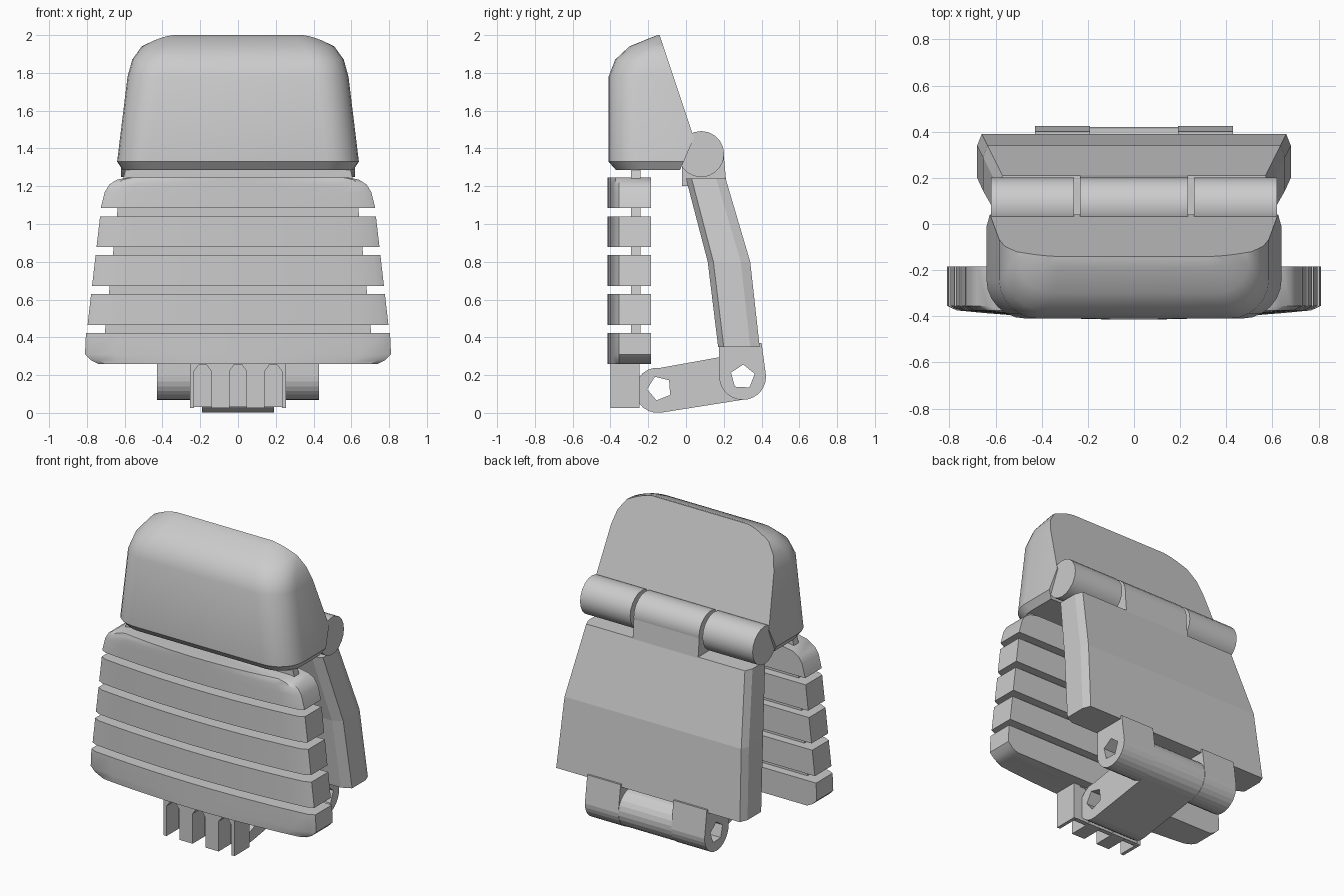
import bpy
import bmesh
import math
from mathutils import Vector

cube = bpy.data.objects.get("Cube")
if cube:
    bpy.data.objects.remove(cube, do_unlink=True)

grey = bpy.data.materials.new("plain grey")
grey.use_nodes = True
grey.diffuse_color = (0.6, 0.6, 0.6, 1)
grey.node_tree.nodes["Principled BSDF"].inputs["Base Color"].default_value = (0.6, 0.6, 0.6, 1)


def finish(name, bm, smooth=True):
    bmesh.ops.recalc_face_normals(bm, faces=bm.faces)
    mesh = bpy.data.meshes.new(name)
    bm.to_mesh(mesh)
    bm.free()
    mesh.materials.append(grey)
    if smooth:
        mesh.shade_smooth()
        mesh.set_sharp_from_angle(angle=math.radians(32))
    obj = bpy.data.objects.new(name, mesh)
    bpy.context.collection.objects.link(obj)
    return obj


def loft_mesh(rings):
    """Closed solid through rings that have equal point counts."""
    bm = bmesh.new()
    rows = [[bm.verts.new(p) for p in ring] for ring in rings]
    n = len(rows[0])
    for a, b in zip(rows, rows[1:]):
        for i in range(n):
            j = (i + 1) % n
            bm.faces.new((a[i], a[j], b[j], b[i]))
    bm.faces.new(rows[0][::-1])
    bm.faces.new(rows[-1])
    return bm


def loft(name, rings, smooth=True):
    return finish(name, loft_mesh(rings), smooth)


def prism_x(name, profile, x0, x1, smooth=True):
    return loft(name, [[(x, y, z) for y, z in profile] for x in (x0, x1)], smooth)


def arc(cy, cz, r, n, start=0, sweep=360):
    steps = n if sweep == 360 else n - 1
    angles = [math.radians(start + sweep * i / steps) for i in range(n)]
    return [(cy + r * math.cos(a), cz + r * math.sin(a)) for a in angles]


def mirrored(half, z):
    """Symmetric ring from the +x half of an outline."""
    return [(x, y, z) for x, y in half] + [(-x, y, z) for x, y in reversed(half)]


# Head: rounded shell lofted upward, cut by a sloping back plane
def head_ring(z, w, front, r):
    corner = arc(w - r, front + r, r, 7, -90, 90)
    return mirrored(corner + [(w, 0.2)], z)


head = loft_mesh([head_ring(*s) for s in (
    (1.285, 0.61, -0.37, 0.15), (1.33, 0.64, -0.41, 0.17),
    (1.78, 0.585, -0.41, 0.17), (1.87, 0.56, -0.375, 0.17),
    (1.94, 0.51, -0.30, 0.16), (1.985, 0.42, -0.19, 0.1),
    (2.0, 0.38, -0.15, 0.07))])
for point, normal in (((0, -0.14, 2), (0, 0.51, 0.17)),
                      ((0, 0.04, 1.45), (0, 0.16, -0.07))):
    cut = bmesh.ops.bisect_plane(
        head, geom=head.verts[:] + head.edges[:] + head.faces[:],
        plane_co=Vector(point), plane_no=Vector(normal), clear_outer=True)
    edges = [e for e in cut["geom_cut"] if isinstance(e, bmesh.types.BMEdge)]
    bmesh.ops.holes_fill(head, edges=edges)
finish("head", head)


# Grille: five bowed slats, the end slats with clipped corners
def slat_ring(z, w):
    front = [(w * t, -0.37 - 0.045 * (1 - t * t)) for t in (0.1, 0.35, 0.6, 0.8, 0.95)]
    return mirrored(front + [(w, -0.355), (w, -0.185)], z)


def grille_width(z):
    return 0.85 - 0.115 * z


for i in range(5):
    low = 0.26 + 0.206 * i
    high = low + 0.163
    rows = [(low, grille_width(low)), (high, grille_width(high))]
    if i == 0:
        rows = [(low, 0.74), (low + 0.02, 0.78), (low + 0.05, 0.81), (high, 0.805)]
    if i == 4:
        rows = [(low, 0.727), (1.17, 0.705), (1.21, 0.68), (1.235, 0.64), (1.247, 0.58)]
    loft(f"slat_{i + 1}", [slat_ring(*row) for row in rows])

# Web joining the slats to each other and to the head
loft("slat_web", [mirrored([(w, -0.29), (w, -0.24)], z)
                  for z, w in ((0.28, 0.72), (1.15, 0.63), (1.31, 0.59))])


# Rear plate: bent slab with chamfered sides
def plate_ring(z, w, inner, outer):
    return mirrored([(w - 0.06, inner), (w, inner + 0.03),
                     (w, outer - 0.05), (w - 0.02, outer)], z)


loft("rear_plate", [plate_ring(*s) for s in (
    (0.35, 0.68, 0.17, 0.39), (0.8, 0.655, 0.115, 0.34),
    (1.24, 0.59, 0.0, 0.21))], False)

# Upper hinge: two outer knuckles and a middle one with a neck to the plate
barrel = arc(0.08, 1.37, 0.122, 20)
for side, name in ((1, "left"), (-1, "right")):
    prism_x(f"{name}_upper_knuckle", barrel, side * 0.26, side * 0.62)
prism_x("middle_upper_knuckle", barrel, -0.235, 0.235)
prism_x("upper_neck", [(-0.02, 1.2), (0.215, 1.2), (0.2, 1.36), (-0.02, 1.36)], -0.235, 0.235)

# Lower hinge: outer knuckles rising into the plate, and a swinging link
lower = arc(0.3, 0.193, 0.124, 15, 180, 180)
knuckle = lower + [(0.4, 0.37), (0.176, 0.37)]
lower_parts = []
for side, name in ((1, "left"), (-1, "right")):
    lower_parts.append(prism_x(f"{name}_lower_knuckle", knuckle,
                               side * 0.19, side * 0.43, False))
front_end = arc(-0.15, 0.12, 0.12, 13, 82, 196)
rear_end = arc(0.3, 0.193, 0.122, 13, -82, 180)
lower_parts.append(prism_x("link", front_end + rear_end, -0.19, 0.19, False))

# Five-sided pin holes
for y, z, start in ((-0.14, 0.13, 40), (0.3, 0.19, 15)):
    cutter = prism_x("pin_hole_cutter", arc(y, z, 0.066, 5, start), -0.6, 0.6, False)
    cutter.hide_render = True
    cutter.display_type = 'WIRE'
    cutter.hide_set(True)
    for part in lower_parts:
        mod = part.modifiers.new("pin hole", 'BOOLEAN')
        mod.operation = 'DIFFERENCE'
        mod.solver = 'EXACT'
        mod.object = cutter

# Front comb: arched slots open at the bottom, backed by a thin web
comb = [(-0.255, 0.28), (-0.255, 0.025)]
for c in (-0.187, 0, 0.187):
    comb += [(c - 0.046, 0.025), (c - 0.046, 0.22), (c - 0.02, 0.255),
             (c + 0.02, 0.255), (c + 0.046, 0.22), (c + 0.046, 0.025)]
comb += [(0.255, 0.025), (0.255, 0.28)]
loft("front_comb", [[(x, y, z) for x, z in comb] for y in (-0.4, -0.245)], False)
prism_x("comb_web", [(-0.28, 0.03), (-0.25, 0.03), (-0.25, 0.27), (-0.28, 0.27)],
        -0.25, 0.25, False)
